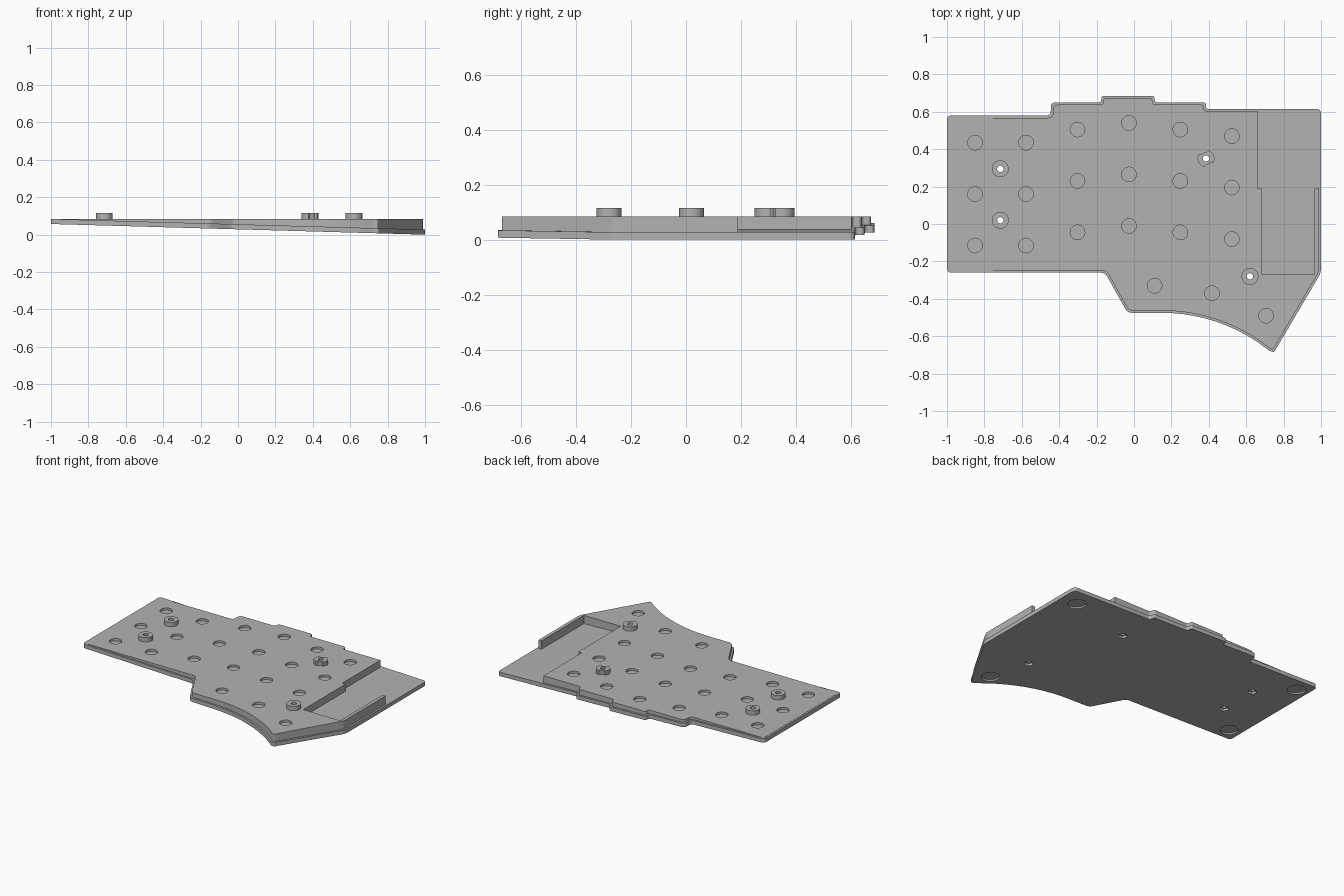
import bpy, bmesh, math
from mathutils import Vector

if "Cube" in bpy.data.objects:
    bpy.data.objects.remove(bpy.data.objects["Cube"])

TOP = 0.085
SLOPE = 0.0285
PLATE = 0.027

grey = bpy.data.materials.new("mid grey")
grey.use_nodes = True
colour = (0.45, 0.45, 0.45, 1)
grey.diffuse_color = colour
grey.node_tree.nodes["Principled BSDF"].inputs["Base Color"].default_value = colour


def under(x):
    """Height of the sloping underside."""
    return SLOPE * (1 - x)


def offset(points, d):
    """Inset a counter-clockwise outline with mitred corners."""
    out = []
    for i, p in enumerate(points):
        a = (p - points[i - 1]).normalized()
        b = (points[(i + 1) % len(points)] - p).normalized()
        na, nb = Vector((-a.y, a.x)), Vector((-b.y, b.x))
        out.append(p + (na + nb) * d / (1 + na.dot(nb)))
    return out


def rounded(points, r):
    """Round the sharp corners, keeping shallow curve points."""
    out = []
    for i, p in enumerate(points):
        a, b = points[i - 1] - p, points[(i + 1) % len(points)] - p
        if a.angle(b) > math.radians(165):
            out.append(p)
            continue
        k = min(r, a.length * 0.45, b.length * 0.45)
        s, e = p + a.normalized() * k, p + b.normalized() * k
        for j in range(5):
            t = j / 4
            out.append(s * (1 - t) ** 2 + p * 2 * t * (1 - t) + e * t ** 2)
    return out


def prism(bm, points, low, high):
    """Solid between two height functions over an outline."""
    lo = [bm.verts.new((p[0], p[1], low(p[0]))) for p in points]
    hi = [bm.verts.new((p[0], p[1], high(p[0]))) for p in points]
    bm.faces.new(lo[::-1])
    bm.faces.new(hi)
    n = len(points)
    for i in range(n):
        j = (i + 1) % n
        bm.faces.new((lo[i], lo[j], hi[j], hi[i]))


def circle(x, y, r, n=32):
    return [(x + r * math.cos(math.tau * i / n), y + r * math.sin(math.tau * i / n)) for i in range(n)]


def make(name, solids, helper=True):
    bm = bmesh.new()
    for s in solids:
        prism(bm, *s)
    mesh = bpy.data.meshes.new(name)
    bm.to_mesh(mesh)
    bm.free()
    mesh.materials.append(grey)
    ob = bpy.data.objects.new(name, mesh)
    bpy.context.collection.objects.link(ob)
    ob.hide_render = helper
    return ob


def combine(target, other, operation):
    """Apply a boolean and remove the helper."""
    mod = target.modifiers.new(operation, "BOOLEAN")
    mod.operation, mod.object, mod.solver = operation, other, "EXACT"
    bpy.context.view_layer.objects.active = target
    bpy.ops.object.modifier_apply(modifier=mod.name)
    bpy.data.objects.remove(other)


def flat(z):
    return lambda x: z


# Case outline with the curved thumb edge
R = 0.912
curve = [(0.15 + 0.057 * i, -0.475 - R + math.sqrt(R * R - (0.057 * i) ** 2)) for i in range(11)]
outline = [Vector(p) for p in [(-1, -0.26), (-0.155, -0.26), (-0.035, -0.475)] + curve + [
    (0.748, -0.688), (1, -0.26), (1, 0.615), (0.385, 0.615), (0.385, 0.65), (0.11, 0.65),
    (0.11, 0.685), (-0.175, 0.685), (-0.175, 0.65), (-0.445, 0.65), (-0.445, 0.58), (-1, 0.58)]]

# Tilted base plate and level deck
case = make("keyboard_case", [(rounded(outline, 0.025), under, lambda x: under(x) + PLATE)], False)
deck = make("deck", [(rounded(offset(outline, 0.012), 0.025), lambda x: under(x) + 0.015, flat(TOP))])

# Controller bay, open at the back and the rear of the side
bay = [(0.685, -0.27), (0.965, -0.27), (0.965, 0.19), (1.1, 0.19), (1.1, 0.8),
       (0.66, 0.8), (0.66, 0.19), (0.685, 0.19)]
combine(deck, make("bay_cutter", [(bay, flat(-0.1), flat(0.2))]), "DIFFERENCE")
combine(case, deck, "UNION")

# Screw bosses, one with stepped sides
bosses = [(-0.715, 0.295), (-0.715, 0.02), (0.62, -0.28)]
split = (0.385, 0.35)
stepped = []
for i in range(32):
    a = math.tau * i / 32
    r = 0.033 if i % 16 in range(8, 13) else 0.045
    stepped.append((split[0] + r * math.cos(a), split[1] + r * math.sin(a)))
shapes = [circle(x, y, 0.045) for x, y in bosses] + [stepped]
combine(case, make("bosses", [(s, flat(0.078), flat(0.115)) for s in shapes]), "UNION")

# Round wells under each key
columns = {-0.85: 0.435, -0.577: 0.435, -0.302: 0.505, -0.027: 0.54, 0.248: 0.505, 0.523: 0.47}
keys = [(x, y - 0.275 * row) for x, y in columns.items() for row in range(3)]
keys += [(0.11, -0.33), (0.417, -0.37), (0.706, -0.49)]
combine(case, make("well_cutter", [(circle(x, y, 0.039), flat(0.07), flat(0.2)) for x, y in keys]), "DIFFERENCE")

# Screw holes with nut pockets, and recesses for the feet
screws = bosses + [split]
feet = [(0.875, 0.49), (0.7, -0.555), (-0.915, 0.485), (-0.915, -0.17)]
combine(case, make("hole_cutter", [(circle(x, y, 0.017, 24), flat(-0.1), flat(0.2)) for x, y in screws]), "DIFFERENCE")
pockets = [(circle(x, y, 0.03, 6), flat(-0.1), lambda x: under(x) + 0.016) for x, y in screws]
pockets += [(circle(x, y, 0.058), flat(-0.1), lambda x: under(x) + 0.011) for x, y in feet]
combine(case, make("pocket_cutter", pockets), "DIFFERENCE")
